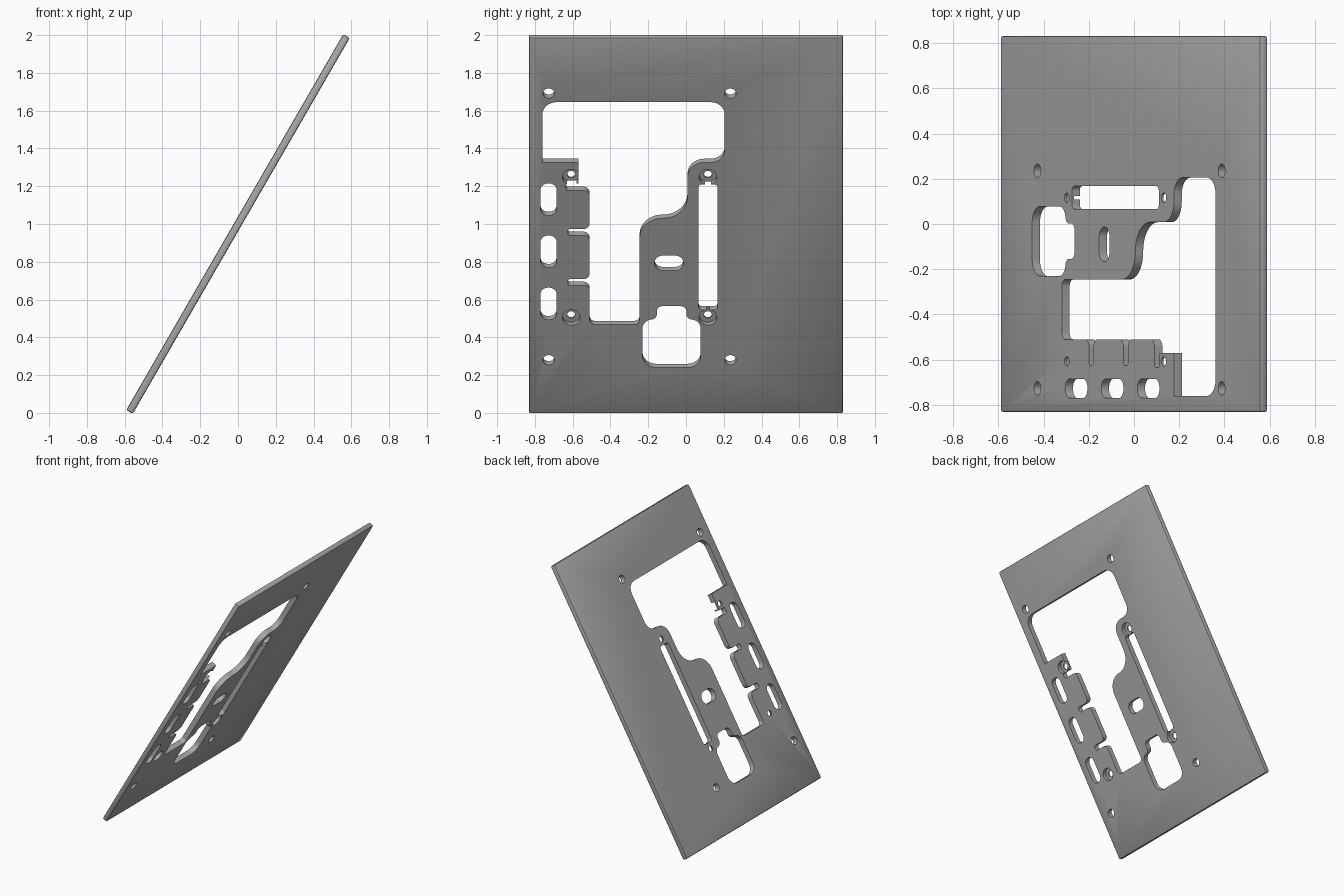
import bpy, bmesh, math
from mathutils import Vector

cube = bpy.data.objects.get("Cube")
if cube:
    bpy.data.objects.remove(cube)

TILT = math.radians(60)
THICK = 0.04
LENGTH, WIDTH = 2.298, 1.664

grey = bpy.data.materials.new("plate_grey")
grey.use_nodes = True
grey.diffuse_color = (0.4, 0.4, 0.4, 1)
grey.node_tree.nodes["Principled BSDF"].inputs["Base Color"].default_value = (0.4, 0.4, 0.4, 1)


def along(z):
    """Height on the lower face -> distance along the tilted plate."""
    return (z - 1 + THICK / 4) / math.sin(TILT)


def rounded(corners, steps=8):
    """Outline from (y, height, radius) corners, each filleted with an arc."""
    pts = [Vector((along(z), y)) for y, z, r in corners]
    out = []
    for i, p in enumerate(pts):
        r = corners[i][2]
        a = (pts[i - 1] - p).normalized()
        b = (pts[(i + 1) % len(pts)] - p).normalized()
        if r == 0:
            out.append(p)
            continue
        half = a.angle(b) / 2
        centre = p + (a + b).normalized() * (r / math.sin(half))
        start = p + a * (r / math.tan(half)) - centre
        end = p + b * (r / math.tan(half)) - centre
        for k in range(steps + 1):
            t = k / steps
            sweep = math.pi - 2 * half
            mix = (start * math.sin((1 - t) * sweep) + end * math.sin(t * sweep)) / math.sin(sweep)
            out.append(centre + mix)
    return out


def box(y0, y1, z0, z1, r):
    return rounded([(y0, z0, r), (y1, z0, r), (y1, z1, r), (y0, z1, r)])


def circle(v, y, r, n=32):
    return [Vector((v + r * math.cos(2 * math.pi * k / n),
                    y + r * math.sin(2 * math.pi * k / n))) for k in range(n)]


def cut(plate, outline, top=0.1):
    """Subtract a prism of the outline, from below the plate up to top."""
    bm = bmesh.new()
    face = bm.faces.new([bm.verts.new((p.x, p.y, -0.1)) for p in outline])
    ext = bmesh.ops.extrude_face_region(bm, geom=[face])
    moved = [g for g in ext["geom"] if isinstance(g, bmesh.types.BMVert)]
    bmesh.ops.translate(bm, verts=moved, vec=(0, 0, top + 0.1))
    bmesh.ops.recalc_face_normals(bm, faces=bm.faces)
    mesh = bpy.data.meshes.new("cutter")
    bm.to_mesh(mesh)
    bm.free()
    mesh.materials.append(grey)
    cutter = bpy.data.objects.new("cutter", mesh)
    cutter.hide_render = True
    bpy.context.collection.objects.link(cutter)
    mod = plate.modifiers.new("cut", "BOOLEAN")
    mod.object, mod.operation, mod.solver = cutter, "DIFFERENCE", "EXACT"
    bpy.context.view_layer.objects.active = plate
    bpy.ops.object.modifier_apply(modifier=mod.name)
    bpy.data.objects.remove(cutter)


# Plate with softened edges
bm = bmesh.new()
bmesh.ops.create_cube(bm, size=1)
bmesh.ops.scale(bm, vec=(LENGTH, WIDTH, THICK), verts=bm.verts)
bmesh.ops.bevel(bm, geom=bm.edges[:], offset=0.01, segments=2, profile=0.5, affect="EDGES")
mesh = bpy.data.meshes.new("mounting_plate")
bm.to_mesh(mesh)
bm.free()
mesh.materials.append(grey)
plate = bpy.data.objects.new("mounting_plate", mesh)
bpy.context.collection.objects.link(plate)

# Large stepped opening with two narrow slots and a hooked tab
main = [(-0.76, 1.645, 0.075), (0.205, 1.645, 0.075), (0.205, 1.326, 0.075),
        (0.008, 1.326, 0.09), (0.008, 1.03, 0.13), (-0.246, 1.03, 0.12),
        (-0.246, 0.467, 0.03), (-0.51, 0.467, 0.03)]
for z in (0.675, 0.94):
    main += [(-0.51, z, 0.035), (-0.625, z, 0.012),
             (-0.625, z + 0.033, 0.012), (-0.51, z + 0.033, 0.035)]
main += [(-0.51, 1.178, 0.035), (-0.635, 1.178, 0.012), (-0.635, 1.215, 0.012),
         (-0.57, 1.215, 0), (-0.57, 1.326, 0), (-0.76, 1.326, 0)]
cut(plate, rounded(main))

# Lower opening with a narrower neck
half_neck, half_body, mid = 0.078, 0.154, -0.076
right = [(half_body, 0.24, 0.07), (half_body, 0.495, 0.055),
         (half_neck, 0.495, 0.03), (half_neck, 0.565, 0.03)]
left = [(-y, z, r) for y, z, r in reversed(right)]
cut(plate, rounded([(mid + y, z, r) for y, z, r in right + left]))

# Long window, three upright slots and one cross slot
cut(plate, box(0.066, 0.167, 0.545, 1.21, 0.02))
for z in (0.493, 0.769, 1.045):
    cut(plate, box(-0.77, -0.685, z, z + 0.17, 0.04))
cut(plate, box(-0.167, -0.013, 0.753, 0.833, 0.045))

# Corner holes, and screw holes counterbored from below
for v in (0.81, -0.82):
    for y in (-0.727, 0.235):
        cut(plate, circle(v, y, 0.03))
for v in (0.298, -0.56):
    for y in (-0.608, 0.116):
        cut(plate, circle(v, y, 0.021))
        cut(plate, circle(v, y, 0.047), top=0.01)

# Lean the plate and smooth the rounded walls
plate.rotation_euler = (0, -TILT, 0)
plate.location = (0, 0, 1)
bpy.ops.object.select_all(action="DESELECT")
plate.select_set(True)
bpy.context.view_layer.objects.active = plate
bpy.ops.object.shade_smooth_by_angle(angle=math.radians(30))
